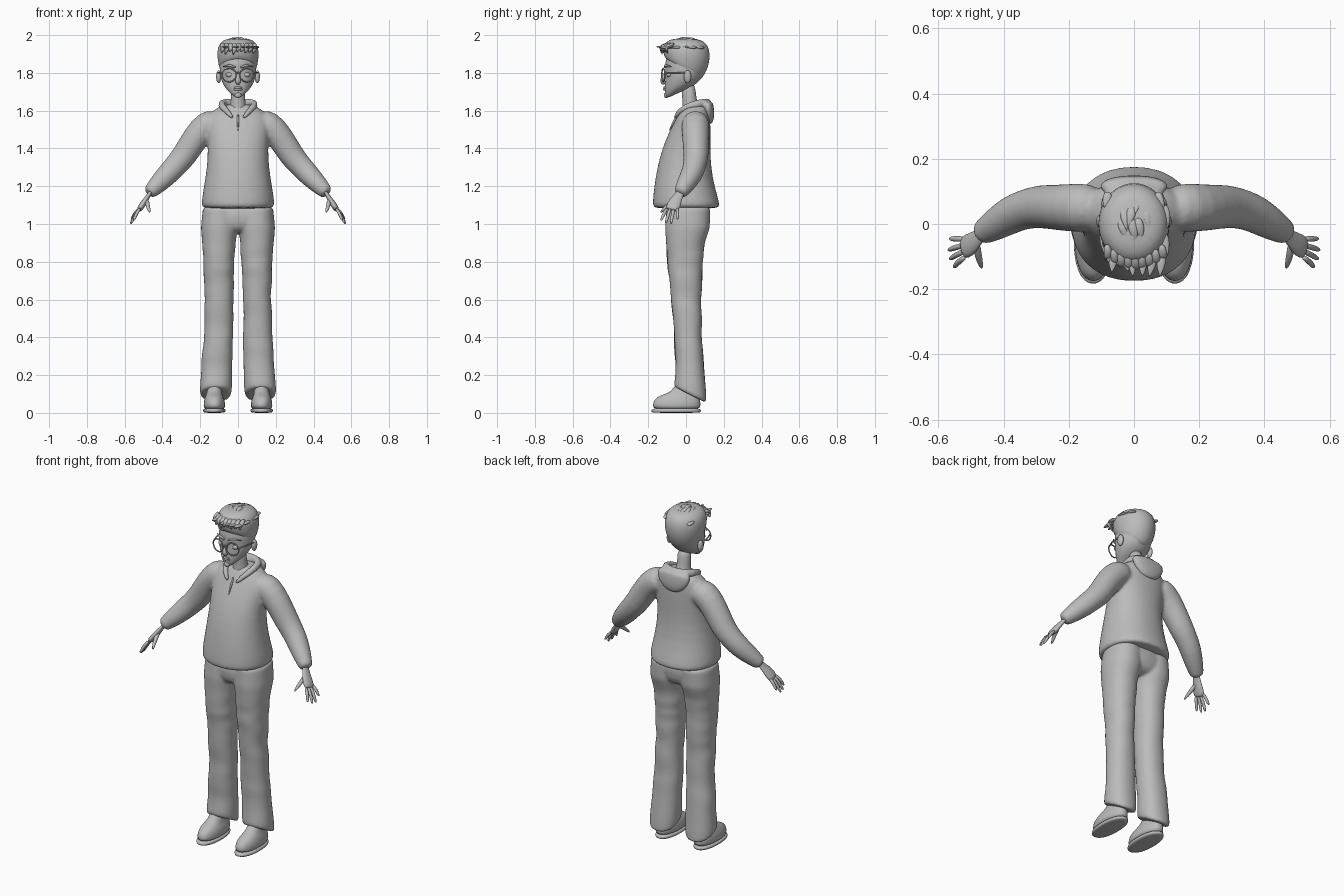
import bpy, bmesh, math, random
from mathutils import Vector, Matrix

if "Cube" in bpy.data.objects:
    bpy.data.objects.remove(bpy.data.objects["Cube"])
random.seed(4)

grey = bpy.data.materials.new("plain grey")
grey.use_nodes = True
colour = (0.5, 0.5, 0.5, 1)
grey.diffuse_color = colour
grey.node_tree.nodes["Principled BSDF"].inputs["Base Color"].default_value = colour


def skin(bm, rings):
    """Join rings of points into a closed tube."""
    rows = [[bm.verts.new(p) for p in ring] for ring in rings]
    n = len(rows[0])
    for a, b in zip(rows, rows[1:]):
        for i in range(n):
            j = (i + 1) % n
            bm.faces.new((a[i], a[j], b[j], b[i]))
    bm.faces.new(rows[0][::-1])
    bm.faces.new(rows[-1])


def level(x0, x1, yf, yb, zf, zb=None, n=24, p=2.2):
    """Rounded outline with separate heights at its front and back."""
    zb = zf if zb is None else zb
    pts = []
    for i in range(n):
        a = math.tau * i / n
        c, s = math.cos(a), math.sin(a)
        u = math.copysign(abs(c) ** (2 / p), c)
        v = math.copysign(abs(s) ** (2 / p), s)
        pts.append(((x0 + x1) / 2 + u * (x1 - x0) / 2,
                    (yf + yb) / 2 + v * (yb - yf) / 2,
                    zf + (zb - zf) * (v + 1) / 2))
    return pts


def tube(bm, path, radii, side=(0, 1, 0), flat=1.0, n=12):
    """Tapered tube; flat squashes it across the side direction."""
    path = [Vector(p) for p in path]
    rings = []
    for i, p in enumerate(path):
        t = (path[min(i + 1, len(path) - 1)] - path[max(i - 1, 0)]).normalized()
        w = Vector(side)
        w = (w - t * w.dot(t)).normalized()
        h = t.cross(w) * flat
        rings.append([p + radii[i] * (w * math.cos(math.tau * k / n) + h * math.sin(math.tau * k / n))
                      for k in range(n)])
    skin(bm, rings)


def ball(bm, centre, size):
    m = Matrix.Translation(centre) @ Matrix.Diagonal((*size, 1))
    bmesh.ops.create_uvsphere(bm, u_segments=20, v_segments=12, radius=1, matrix=m)


def finish(name, bm, mirror=False, sub=1, voxel=0):
    bmesh.ops.recalc_face_normals(bm, faces=bm.faces)
    for f in bm.faces:
        f.smooth = True
    me = bpy.data.meshes.new(name)
    bm.to_mesh(me)
    bm.free()
    me.materials.append(grey)
    ob = bpy.data.objects.new(name, me)
    bpy.context.collection.objects.link(ob)
    if mirror:
        ob.modifiers.new("mirror", "MIRROR").use_mirror_merge = False
    if sub:
        ob.modifiers.new("round", "SUBSURF").levels = sub
        ob.modifiers["round"].render_levels = sub
    if voxel:
        r = ob.modifiers.new("blend", "REMESH")
        r.mode, r.voxel_size, r.use_smooth_shade = "VOXEL", voxel, True
        s = ob.modifiers.new("soften", "SMOOTH")
        s.factor, s.iterations = 0.5, 5
    return ob


# Sweater: body and sleeves blended together
bm = bmesh.new()
body = [(.184, -.168, .172, 1.08), (.195, -.178, .182, 1.095), (.192, -.176, .17, 1.14),
        (.174, -.164, .142, 1.24), (.16, -.142, .13, 1.35), (.163, -.108, .13, 1.45),
        (.172, -.068, .13, 1.53), (.16, -.042, .128, 1.58), (.1, -.015, .122, 1.625),
        (.06, .0, .1, 1.635)]
skin(bm, [level(-w, w, f, b, z) for w, f, b, z in body])
for s in (1, -1):
    sleeve = [(.1, .05, 1.545), (.165, .05, 1.53), (.225, .05, 1.46), (.287, .055, 1.355),
              (.335, .045, 1.305), (.375, .03, 1.26), (.43, -.005, 1.205), (.455, -.02, 1.18), (.475, -.035, 1.16)]
    tube(bm, [(s * x, y, z) for x, y, z in sleeve],
         [.07, .078, .072, .068, .062, .06, .05, .041, .037], n=16)
finish("sweater", bm, voxel=.009)

# Hem seam and neck placket
bm = bmesh.new()
tube(bm, [(0, -.042, 1.585), (0, -.066, 1.54), (0, -.09, 1.49)], [.006, .006, .003], side=(1, 0, 0))
finish("neck_placket", bm)

# Hood: collar roll and hanging pouch
bm = bmesh.new()
half = [(.022, -.062, 1.555), (.062, -.038, 1.6), (.094, .03, 1.632), (.078, .098, 1.642)]
collar = half + [(0, .118, 1.64)] + [(-x, y, z) for x, y, z in half[::-1]]
rad = [.01, .017, .021, .024]
tube(bm, collar, rad + [.025] + rad[::-1], side=(0, 0, 1))
pouch = [(.03, .1, .135, 1.525), (.07, .095, .148, 1.55), (.1, .09, .15, 1.59),
         (.108, .08, .146, 1.63), (.09, .085, .14, 1.65)]
skin(bm, [level(-w, w, f, b, z) for w, f, b, z in pouch])
finish("hood", bm, voxel=.007)

# Trousers: hips and two creased legs blended together
leg = [(0, .186, -.105, .13, 1.1), (0, .197, -.112, .127, .98), (.012, .19, -.106, .1, .9),
       (.02, .182, -.096, .086, .76), (.025, .176, -.08, .082, .6), (.028, .184, -.062, .086, .4),
       (.03, .197, -.055, .1, .2)]
bm = bmesh.new()
for s in (1, -1):
    rings = []
    for a, b in zip(leg, leg[1:]):
        for k in range(4):
            x0, x1, f, r, z = [u + (v - u) * k / 4 for u, v in zip(a, b)]
            j = [random.uniform(-.004, .004) if z < .9 else 0 for _ in range(4)]
            rings.append(level(s * (x0 + j[0]), s * (x1 + j[1]), f + j[2], r + j[3],
                               z + j[0], z + j[1]))
    rings.append(level(s * .03, s * .198, -.057, .102, .2, .17))
    rings.append(level(s * .032, s * .205, -.066, .113, .135, .05))
    rings.append(level(s * .045, s * .192, -.055, .1, .137, .055))
    skin(bm, rings)
hips = [(.18, -.1, .13, 1.12), (.192, -.11, .13, 1.04), (.18, -.1, .118, .975), (.1, -.06, .07, .95)]
skin(bm, [level(-w, w, f, b, z) for w, f, b, z in hips])
finish("trousers", bm, voxel=.008)

# Shoes
bm = bmesh.new()
upper = [(.07, .18, -.174, .076, .015), (.067, .183, -.178, .078, .04), (.07, .18, -.17, .076, .07),
         (.082, .17, -.14, .07, .093), (.085, .165, -.075, .066, .11), (.087, .16, -.055, .064, .16)]
skin(bm, [level(*r) for r in upper])
finish("shoe_uppers", bm, mirror=True)
bm = bmesh.new()
for_sole = [(.075, .176, -.176, .074, 0), (.066, .185, -.184, .08, .004), (.065, .186, -.185, .081, .02),
            (.074, .176, -.17, .07, .024)]
skin(bm, [level(*r) for r in for_sole])
finish("shoe_soles", bm, mirror=True)

# Hands: palm, four fingers and thumb
bm = bmesh.new()
tube(bm, [(.45, -.018, 1.19), (.472, -.036, 1.155), (.495, -.058, 1.118), (.515, -.07, 1.088), (.525, -.076, 1.072)],
     [.022, .022, .036, .038, .032], flat=.45)
tips = [(.566, -.045, 1.025), (.57, -.08, 1.0), (.566, -.108, 1.003), (.553, -.133, 1.018)]
for k, tip in enumerate(tips):
    root = Vector((.517, -.046 - .018 * k, 1.085))
    tip = Vector(tip)
    mid = root.lerp(tip, .5) + Vector((.004, 0, .004))
    tube(bm, [root, mid, root.lerp(tip, .85), tip], [.01, .0095, .0085, .004], n=8)
tube(bm, [(.485, -.055, 1.13), (.478, -.095, 1.1), (.472, -.118, 1.078), (.466, -.137, 1.06)],
     [.015, .012, .01, .004], side=(1, 0, 0), n=8)
finish("hands", bm, mirror=True)

# Neck and head
bm = bmesh.new()
tube(bm, [(0, .03, 1.56), (0, .025, 1.61), (0, .018, 1.66), (0, .01, 1.75)], [.066, .046, .037, .042], side=(1, 0, 0))
head = [(.018, -.1, -.06, 1.665, 1.685), (.034, -.11, -.025, 1.677, 1.7), (.06, -.113, .02, 1.7, 1.72),
        (.08, -.112, .06, 1.735, 1.745), (.094, -.11, .085, 1.775, 1.775), (.098, -.108, .1, 1.815, 1.815),
        (.099, -.113, .105, 1.86, 1.86), (.085, -.09, .09, 1.92, 1.92), (.04, -.04, .04, 1.96, 1.96)]
skin(bm, [level(-w, w, f, b, zf, zb, p=2) for w, f, b, zf, zb in head])
finish("head_and_neck", bm)

# Nose, lips and chin tuft
bm = bmesh.new()
tube(bm, [(0, -.1, 1.812), (0, -.112, 1.79), (0, -.128, 1.762), (0, -.124, 1.75), (0, -.108, 1.744)],
     [.007, .009, .014, .015, .01], side=(1, 0, 0))
for z, r in ((1.722, .006), (1.713, .007)):
    tube(bm, [(-.026, -.1, z - .002), (-.012, -.113, z), (0, -.116, z), (.012, -.113, z), (.026, -.1, z - .002)],
         [.002, r, r, r, .002], side=(0, 0, 1))
ball(bm, (0, -.106, 1.682), (.018, .011, .015))
finish("nose_and_mouth", bm)

# Eyes, brows and ears
bm = bmesh.new()
ball(bm, (.043, -.089, 1.79), (.022, .014, .014))
tube(bm, [(.014, -.112, 1.83), (.045, -.109, 1.84), (.078, -.08, 1.833)], [.005, .007, .003], side=(0, 0, 1), n=8)
ball(bm, (.102, .008, 1.78), (.014, .02, .034))
finish("eyes_brows_ears", bm, mirror=True, sub=0)

# Spectacles
bm = bmesh.new()
loop = []
for i in range(29):
    a = math.tau * i / 28
    c, s = math.cos(a), math.sin(a)
    loop.append((.047 + .037 * c, -.12 + .008 * c, 1.79 + (.034 if s > 0 else .038) * s))
tube(bm, loop, [.0038] * len(loop), side=(0, 1, .01), n=6)
tube(bm, [(.082, -.112, 1.8), (.1, -.06, 1.802), (.106, .005, 1.8)], [.004] * 3, side=(0, 0, 1), n=6)
tube(bm, [(.012, -.126, 1.797), (0, -.127, 1.8)], [.0035] * 2, side=(0, 0, 1), n=6)
finish("spectacles", bm, mirror=True, sub=0)

# Hair: smooth cap with forward-swept locks
bm = bmesh.new()
cap = [(.08, -.1, .06, 1.87, 1.74), (.1, -.113, .09, 1.88, 1.775), (.109, -.122, .12, 1.91, 1.83),
       (.112, -.124, .13, 1.935, 1.895), (.1, -.108, .118, 1.965, 1.95), (.065, -.065, .075, 1.985, 1.982)]
skin(bm, [level(-w, w, f, b, zf, zb, p=2) for w, f, b, zf, zb in cap])
finish("hair_cap", bm)


def dome(x, y):
    d = 1 - (x / .112) ** 2 - (y / .128) ** 2
    return Vector((x, y, 1.87 + .115 * math.sqrt(max(d, .34))))


bm = bmesh.new()
for row, y0 in enumerate((.1, .06, .02, -.02, -.055, -.08)):
    for i in range(6):
        x0 = (i - 2.5 + .4 * (row % 2)) * .031 + random.uniform(-.006, .006)
        dx, length = random.uniform(-.018, .018), random.uniform(.065, .085)
        pts = [dome(x0 + dx * t, y0 - length * t) + Vector((0, 0, .006 * t - .004))
               for t in (0, .3, .65, 1)]
        tube(bm, pts, [.009, .018, .014, .001], side=(1, 0, 0), flat=.55, n=8)
# Curled fringe
for i in range(9):
    x = (i - 4) * .021
    back = .03 * (x / .084) ** 2
    drop = random.uniform(.03, .055)
    tube(bm, [(x, -.09 + back, 1.955), (x + .006, -.128 + back, 1.945),
              (x + .004, -.138 + back, 1.925), (x - .006, -.125 + back, 1.945 - drop)],
         [.012, .015, .013, .002], side=(1, 0, 0), flat=.7, n=8)
finish("hair_locks", bm)
